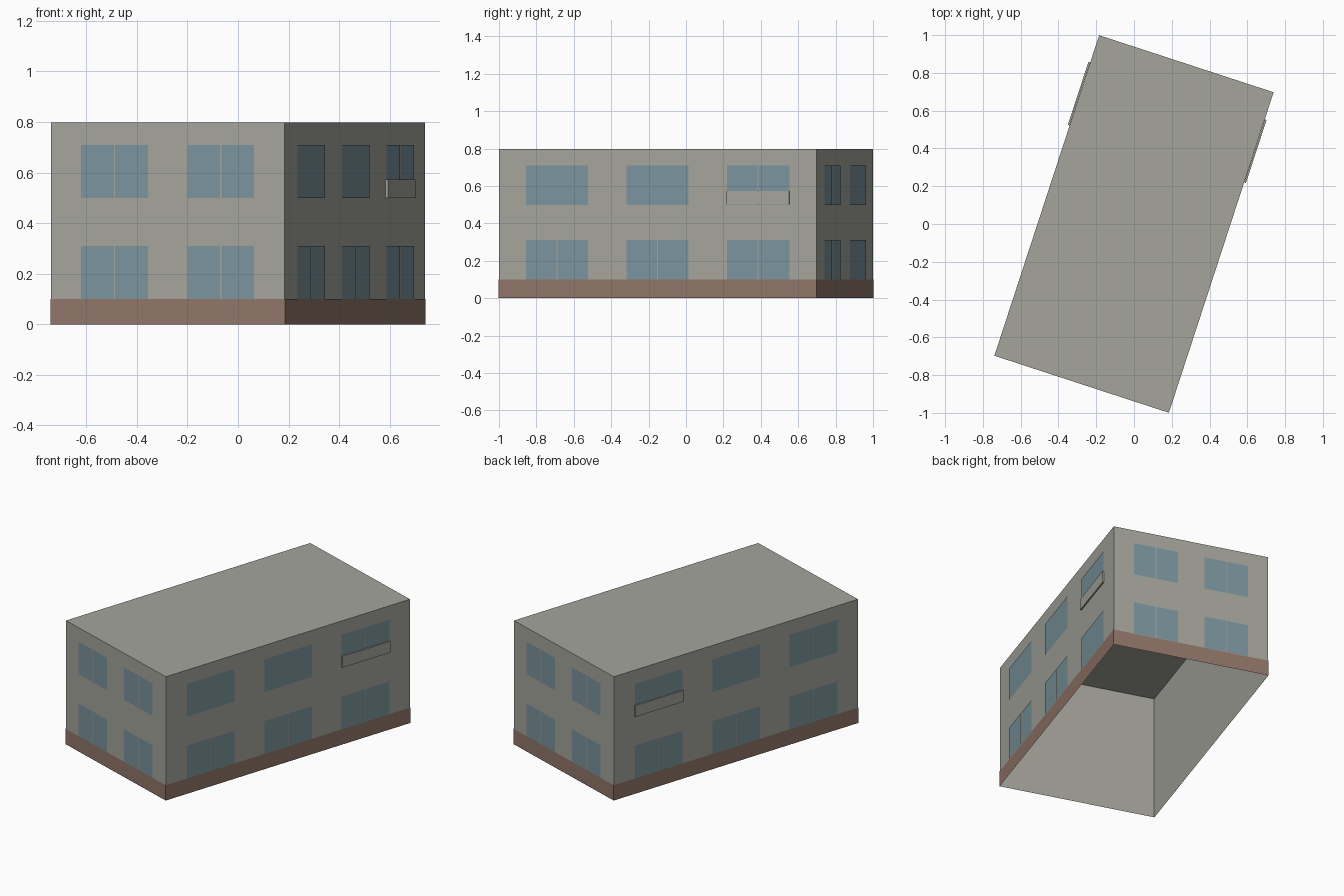
import bpy
import bmesh
from math import radians
from mathutils import Matrix, Vector

if "Cube" in bpy.data.objects:
    bpy.data.objects.remove(bpy.data.objects["Cube"])

WIDTH, LENGTH, HEIGHT, BASE = 0.972, 1.785, 0.797, 0.099
TURN = Matrix.Rotation(radians(-18.1), 4, "Z")


def material(name, color):
    mat = bpy.data.materials.new(name)
    mat.use_nodes = True
    mat.diffuse_color = (*color, 1)
    mat.node_tree.nodes["Principled BSDF"].inputs["Base Color"].default_value = (*color, 1)
    return mat


STONE = material("grey stone", (0.376, 0.376, 0.335))
GLASS = material("blue glass", (0.195, 0.296, 0.337))
BRICK = material("brown brick", (0.283, 0.181, 0.141))


def finish(name, bm, mat, matrix=TURN):
    mesh = bpy.data.meshes.new(name)
    bm.to_mesh(mesh)
    bm.free()
    mesh.materials.append(mat)
    obj = bpy.data.objects.new(name, mesh)
    obj.matrix_world = matrix
    bpy.context.collection.objects.link(obj)


def open_box(name, size, mat, open_top):
    """Box standing on the ground, without a floor."""
    bm = bmesh.new()
    bmesh.ops.create_cube(bm, size=1)
    bmesh.ops.scale(bm, vec=size, verts=bm.verts)
    bmesh.ops.translate(bm, vec=(0, 0, size[2] / 2), verts=bm.verts)
    gone = [f for f in bm.faces if f.normal.z < -0.5 or (open_top and f.normal.z > 0.5)]
    bmesh.ops.delete(bm, geom=gone, context="FACES_ONLY")
    finish(name, bm, mat)


def wall_frame(side):
    """Side 0 is the front; the rest follow anticlockwise. Outward is -y."""
    depth = (LENGTH if side % 2 == 0 else WIDTH) / 2
    spin = Matrix.Rotation(radians(90 * side), 4, "Z")
    return TURN @ spin @ Matrix.Translation((0, -depth, 0))


def window(name, side, u, z, width, split):
    gap = 0.006 if split else 0
    panes = [(-width / 2, -gap / 2), (gap / 2, width / 2)] if split else [(-width / 2, width / 2)]
    bm = bmesh.new()
    for a, b in panes:
        corners = [(a, 0), (b, 0), (b, 0.21), (a, 0.21)]
        bm.faces.new([bm.verts.new((u + x, -0.003, z + h)) for x, h in corners])
    finish(name, bm, GLASS, wall_frame(side))


def panel(name, side, u, width):
    bm = bmesh.new()
    bmesh.ops.create_cube(bm, size=1)
    bmesh.ops.scale(bm, vec=(width, 0.009, 0.073), verts=bm.verts)
    bmesh.ops.translate(bm, vec=Vector((u, -0.0055, 0.536)), verts=bm.verts)
    finish(name, bm, STONE, wall_frame(side))


# Walls with roof, and the brick band around the foot
open_box("walls_and_roof", (WIDTH, LENGTH, HEIGHT), STONE, False)
open_box("brick_base", (WIDTH + 0.004, LENGTH + 0.004, BASE), BRICK, True)

# Short sides: two split windows on each floor
for side, label in ((0, "front"), (2, "back")):
    for i, u in enumerate((-0.221, 0.221)):
        window(f"{label}_lower_window_{i}", side, u, 0.1, 0.277, True)
        window(f"{label}_upper_window_{i}", side, u, 0.499, 0.277, True)

# Long sides: three windows on each floor, some upper ones undivided
for side, label, splits in ((1, "left", (False, False, True)), (3, "right", (False, False, True))):
    for i, u in enumerate((-0.566, 0, 0.566)):
        window(f"{label}_lower_window_{i}", side, u, 0.1, 0.35, True)
        window(f"{label}_upper_window_{i}", side, u, 0.499, 0.35, splits[i])

# Balcony panels in front of one upper window on each long side
panel("left_balcony_panel", 1, 0.566, 0.352)
panel("right_balcony_panel", 3, -0.566, 0.352)
